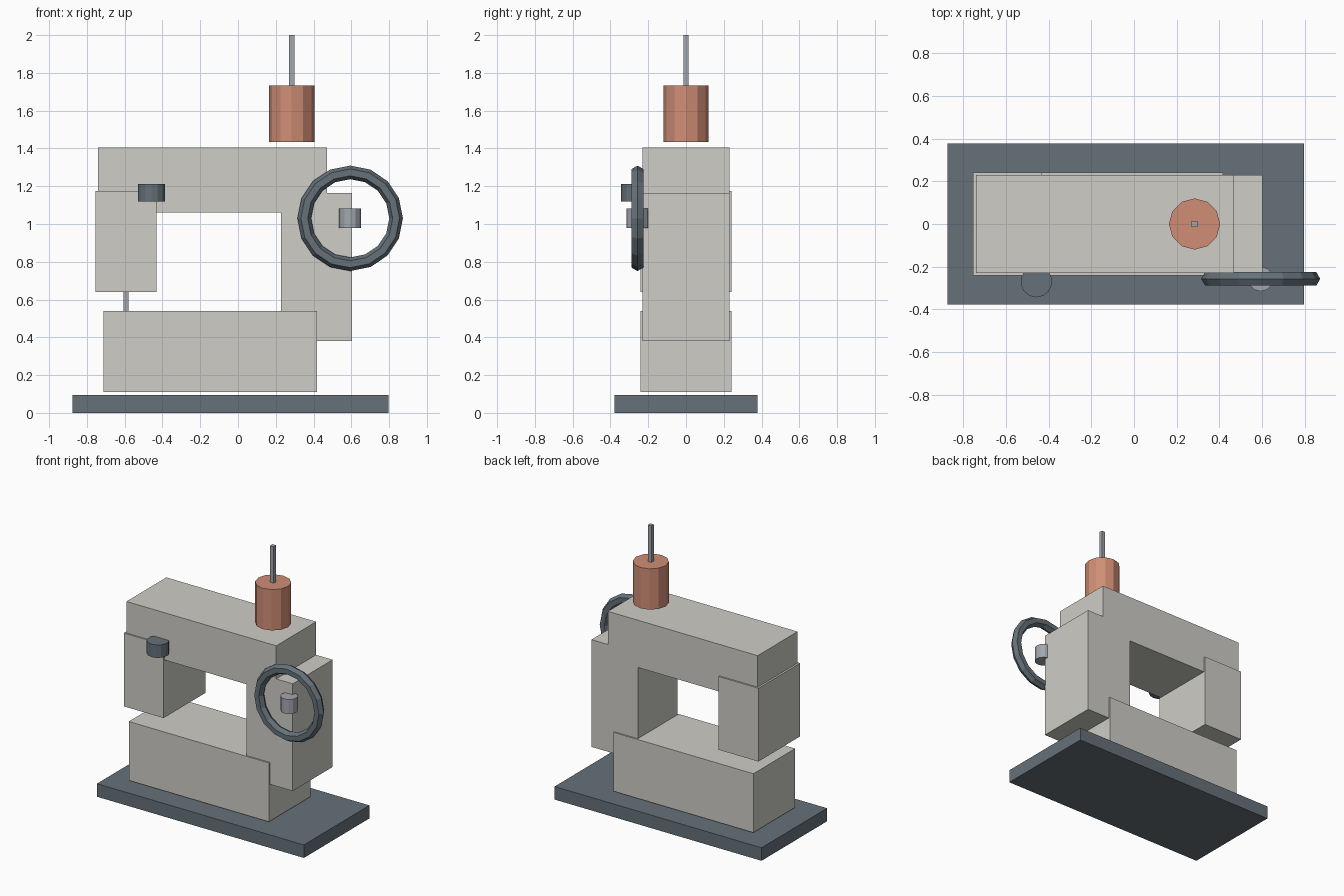
import bpy, bmesh, math

if "Cube" in bpy.data.objects:
    bpy.data.objects.remove(bpy.data.objects["Cube"])


def material(name, rgb):
    m = bpy.data.materials.new(name)
    m.diffuse_color = (*rgb, 1)
    m.use_nodes = True
    m.node_tree.nodes["Principled BSDF"].inputs["Base Color"].default_value = m.diffuse_color
    return m


BODY = material("warm_grey", (0.62, 0.61, 0.57))
DARK = material("slate", (0.13, 0.165, 0.19))
THREAD = material("copper_thread", (0.63, 0.27, 0.18))
METAL = material("steel", (0.36, 0.39, 0.42))


def finish(bm, name, mat):
    bmesh.ops.recalc_face_normals(bm, faces=bm.faces)
    me = bpy.data.meshes.new(name)
    bm.to_mesh(me)
    bm.free()
    me.materials.append(mat)
    ob = bpy.data.objects.new(name, me)
    bpy.context.collection.objects.link(ob)
    return ob


def extrude_xz(name, profile, half_y, mat):
    """Extrude an x-z outline symmetrically along y."""
    bm = bmesh.new()
    face = bm.faces.new([bm.verts.new((x, -half_y, z)) for x, z in profile])
    new = bmesh.ops.extrude_face_region(bm, geom=[face])["geom"]
    for v in new:
        if isinstance(v, bmesh.types.BMVert):
            v.co.y = half_y
    return finish(bm, name, mat)


def box(name, x0, x1, half_y, z0, z1, mat):
    return extrude_xz(name, [(x0, z0), (x1, z0), (x1, z1), (x0, z1)], half_y, mat)


def upright_cylinder(name, x, y, r, z0, z1, sides, mat):
    bm = bmesh.new()
    bmesh.ops.create_cone(bm, cap_ends=True, segments=sides,
                          radius1=r, radius2=r, depth=z1 - z0)
    ob = finish(bm, name, mat)
    ob.location = (x, y, (z0 + z1) / 2)
    return ob


# Base plate and bed
box("base_plate", -0.875, 0.797, 0.378, 0, 0.095, DARK)
box("bed", -0.713, 0.418, 0.241, 0.11, 0.54, BODY)

# Arm and column in one stepped outline
extrude_xz("arm_and_column", [
    (-0.74, 1.06), (0.228, 1.06), (0.228, 0.38), (0.603, 0.38),
    (0.603, 1.163), (0.47, 1.163), (0.47, 1.405), (-0.74, 1.405)], 0.23, BODY)

# Needle head and needle
box("needle_head", -0.754, -0.432, 0.241, 0.64, 1.175, BODY)
box("needle", -0.606, -0.58, 0.013, 0.5, 0.68, METAL)

# Thread spool and square pin
upright_cylinder("thread_spool", 0.284, 0, 0.12, 1.435, 1.733, 12, THREAD)
box("spool_pin", 0.27, 0.298, 0.014, 1.5, 2.0, METAL)

# Tension knob
upright_cylinder("tension_knob", -0.458, -0.27, 0.074, 1.118, 1.212, 14, DARK)

# Hand wheel and hub
upright_cylinder("wheel_hub", 0.594, -0.258, 0.058, 0.978, 1.083, 12, METAL)
bpy.ops.mesh.primitive_torus_add(
    major_segments=16, minor_segments=6, major_radius=0.243, minor_radius=0.036,
    location=(0.594, -0.257, 1.03), rotation=(math.pi / 2, 0, 0))
wheel = bpy.context.object
wheel.name = "hand_wheel"
wheel.data.materials.append(DARK)
for p in wheel.data.polygons:
    p.use_smooth = False
